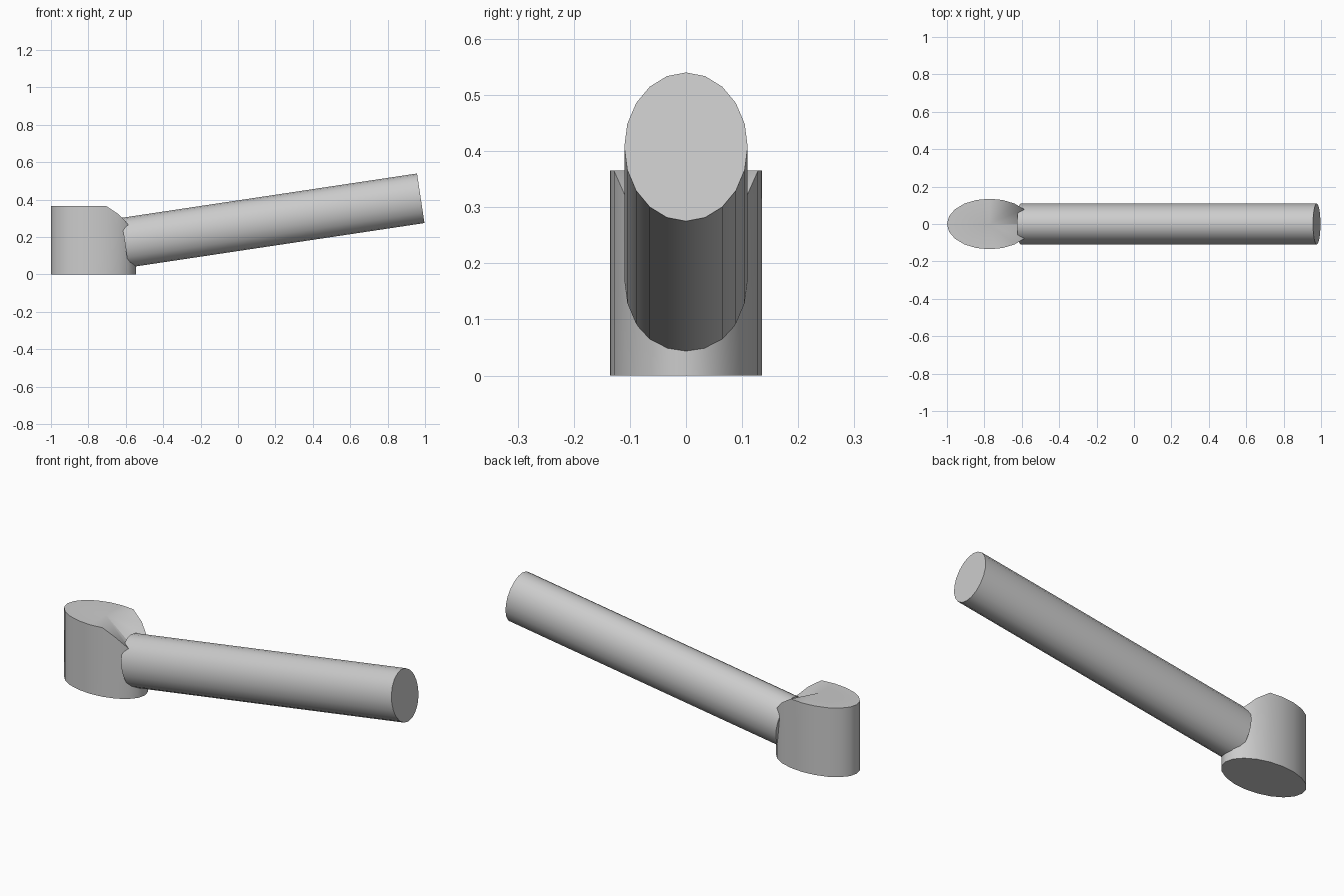
import bpy, bmesh, math
from mathutils import Matrix, Vector

if "Cube" in bpy.data.objects:
    bpy.data.objects.remove(bpy.data.objects["Cube"])

SIDES = 20


def finish(name, bm):
    bmesh.ops.recalc_face_normals(bm, faces=bm.faces)
    mesh = bpy.data.meshes.new(name)
    bm.to_mesh(mesh)
    bm.free()
    ob = bpy.data.objects.new(name, mesh)
    bpy.context.collection.objects.link(ob)
    bpy.ops.object.select_all(action='DESELECT')
    ob.select_set(True)
    bpy.context.view_layer.objects.active = ob
    bpy.ops.object.shade_smooth_by_angle(angle=math.radians(35))
    return ob


# Head: upright oval block whose top rim dips into a groove beside the handle
cx, rx, ry, height = -0.7725, 0.2275, 0.135, 0.365
dip = {0: 0.18, 1: 0.21, 2: 0.27, 3: 0.322}   # rim height by steps from the handle side
bm = bmesh.new()
bottom, top = [], []
for i in range(SIDES):
    a = 2 * math.pi * i / SIDES
    x, y = cx + rx * math.cos(a), ry * math.sin(a)
    bottom.append(bm.verts.new((x, y, 0)))
    top.append(bm.verts.new((x, y, dip.get(min(i, SIDES - i), height))))
centre = bm.verts.new((cx, 0, height))
bm.faces.new(bottom[::-1])
for i in range(SIDES):
    j = (i + 1) % SIDES
    bm.faces.new((bottom[i], bottom[j], top[j], top[i]))
    bm.faces.new((top[i], top[j], centre))
finish("head", bm)

# Handle: long oval rod rising gently away from the head
start, end = Vector((-0.605, 0, 0.17)), Vector((0.977, 0, 0.4075))
axis = end - start
bm = bmesh.new()
bmesh.ops.create_cone(bm, cap_ends=True, segments=SIDES, radius1=1, radius2=1, depth=1)
tilt = Matrix.Rotation(math.atan2(axis.x, axis.z), 4, 'Y')
bm.transform(Matrix.Translation((start + end) / 2) @ tilt
             @ Matrix.Diagonal((0.134, 0.11, axis.length, 1)))
finish("handle", bm)
